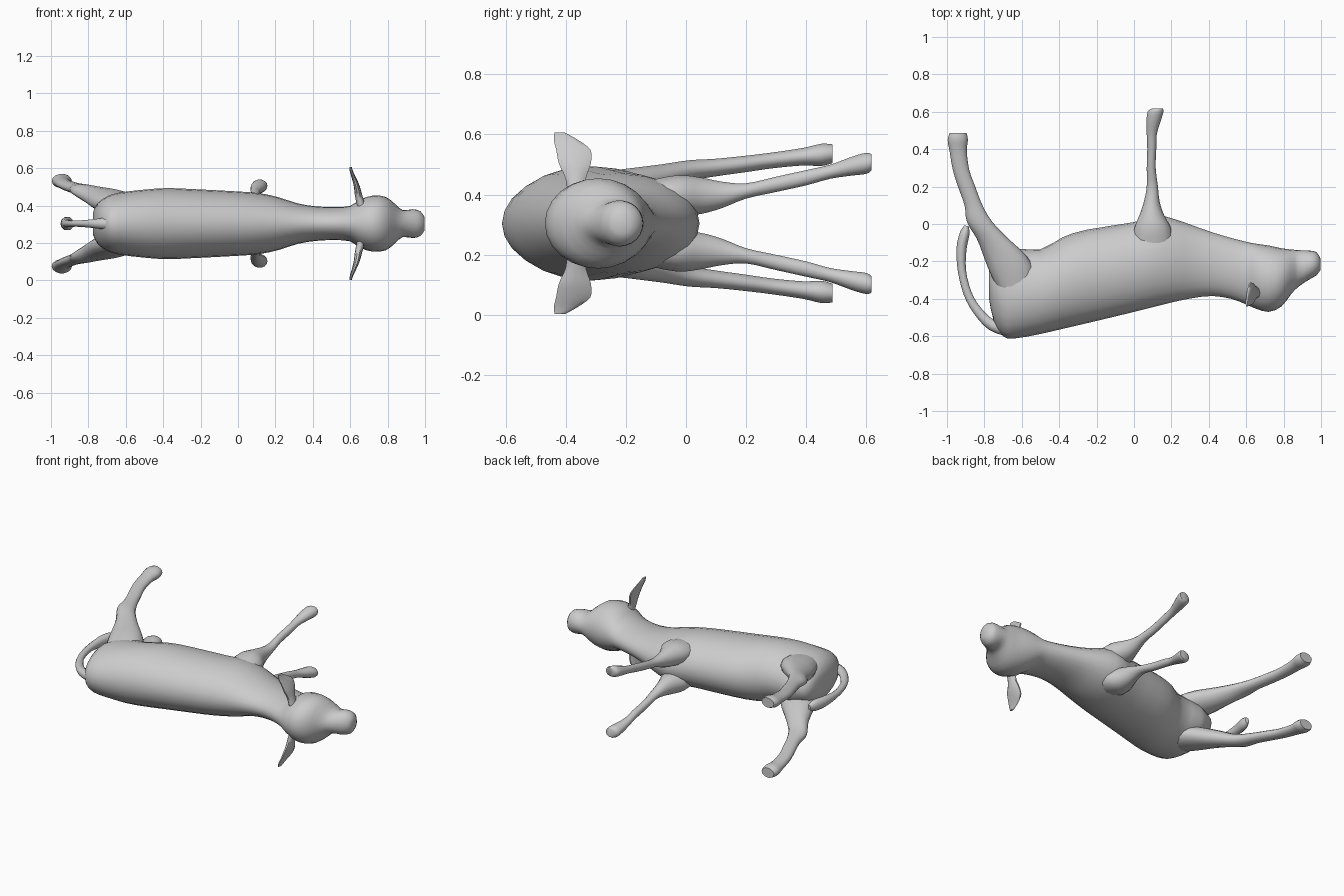
import bpy, bmesh, math
from mathutils import Vector

MID = 0.304  # height of the animal's symmetry plane (it lies on its side)
X, Y, Z = Vector((1, 0, 0)), Vector((0, 1, 0)), Vector((0, 0, 1))

grey = bpy.data.materials.new("plain_grey")
grey.diffuse_color = (0.6, 0.6, 0.6, 1)


def smooth_rings(rings, steps):
    """Catmull-Rom interpolation of ring values."""
    out = []
    for i in range(len(rings) - 1):
        a, b = rings[max(i - 1, 0)], rings[i]
        c, d = rings[i + 1], rings[min(i + 2, len(rings) - 1)]
        for k in range(steps):
            t = k / steps
            out.append([0.5 * (2 * q + (r - p) * t + (2 * p - 5 * q + 4 * r - s) * t * t
                               + (3 * q - p - 3 * r + s) * t ** 3)
                        for p, q, r, s in zip(a, b, c, d)])
    return out + [list(rings[-1])]


def loft(name, rings, v, u=None, side=1, sides=14, steps=3):
    """Skin rings (x, y, offset from MID, radius along u, radius along v)."""
    rings = smooth_rings(rings, steps)
    pts = [Vector((r[0], r[1], MID + side * r[2])) for r in rings]
    bm = bmesh.new()
    loops = []
    for i, (p, r) in enumerate(zip(pts, rings)):
        tan = pts[min(i + 1, len(pts) - 1)] - pts[max(i - 1, 0)]
        across = u or tan.cross(v).normalized()
        loops.append([bm.verts.new(p + across * r[3] * math.cos(a) + v * r[4] * math.sin(a))
                      for a in (2 * math.pi * k / sides for k in range(sides))])
    for a, b in zip(loops, loops[1:]):
        for k in range(sides):
            j = (k + 1) % sides
            bm.faces.new((a[k], a[j], b[j], b[k]))
    bm.faces.new(loops[0])
    bm.faces.new(loops[-1])
    bmesh.ops.recalc_face_normals(bm, faces=bm.faces)
    mesh = bpy.data.meshes.new(name)
    bm.to_mesh(mesh)
    bm.free()
    mesh.materials.append(grey)
    ob = bpy.data.objects.new(name, mesh)
    bpy.context.collection.objects.link(ob)
    bpy.ops.object.select_all(action='DESELECT')
    ob.select_set(True)
    bpy.context.view_layer.objects.active = ob
    bpy.ops.object.shade_smooth_by_angle(angle=math.radians(50))
    return ob


# Body, neck and head: station, back line, belly line, half width
outline = [
    (-0.775, -0.40, -0.22, 0.06), (-0.75, -0.52, -0.17, 0.11), (-0.70, -0.60, -0.15, 0.145),
    (-0.64, -0.612, -0.13, 0.165), (-0.50, -0.588, -0.135, 0.182), (-0.38, -0.56, -0.07, 0.19),
    (-0.25, -0.53, -0.03, 0.185), (0.0, -0.47, 0.01, 0.172), (0.12, -0.44, 0.045, 0.162),
    (0.22, -0.415, 0.025, 0.14), (0.32, -0.395, -0.01, 0.108), (0.42, -0.385, -0.045, 0.092),
    (0.52, -0.40, -0.075, 0.088), (0.60, -0.43, -0.095, 0.095), (0.65, -0.452, -0.105, 0.128),
    (0.72, -0.47, -0.115, 0.150), (0.79, -0.44, -0.13, 0.143), (0.84, -0.375, -0.136, 0.105),
    (0.88, -0.335, -0.14, 0.072), (0.935, -0.298, -0.142, 0.077), (0.975, -0.275, -0.15, 0.066),
    (0.998, -0.245, -0.185, 0.035)]
loft("body_and_head", [(x, (a + b) / 2, 0, (b - a) / 2, w) for x, a, b, w in outline],
     Z, u=Y, sides=24, steps=2)

# Tail hanging from the rump, with a fuller tip
loft("tail", [(-0.66, -0.565, 0, 0.04, 0.04), (-0.76, -0.54, 0, 0.03, 0.026),
              (-0.84, -0.46, 0, 0.024, 0.018), (-0.89, -0.37, 0, 0.022, 0.018),
              (-0.92, -0.25, 0, 0.022, 0.022), (-0.922, -0.13, 0, 0.027, 0.034),
              (-0.905, -0.05, 0, 0.026, 0.036), (-0.895, -0.01, 0, 0.012, 0.018)], Z, sides=10)

for tag, s in (("left", 1), ("right", -1)):
    # Front leg, flaring into the shoulder and the hoof
    loft(tag + "_front_leg",
         [(0.10, -0.14, 0.08, 0.11, 0.06), (0.10, -0.03, 0.092, 0.10, 0.07),
          (0.095, 0.05, 0.092, 0.065, 0.062), (0.095, 0.12, 0.095, 0.042, 0.045),
          (0.098, 0.20, 0.108, 0.030, 0.026), (0.092, 0.30, 0.130, 0.024, 0.026),
          (0.095, 0.40, 0.152, 0.024, 0.026), (0.095, 0.48, 0.172, 0.027, 0.024),
          (0.105, 0.55, 0.190, 0.038, 0.032), (0.115, 0.60, 0.200, 0.042, 0.036),
          (0.125, 0.617, 0.203, 0.030, 0.028)], Z, u=X, side=s)
    # Hind leg, from broad thigh back to the hock and down to the hoof
    loft(tag + "_hind_leg",
         [(-0.62, -0.38, 0.10, 0.09, 0.05), (-0.65, -0.26, 0.11, 0.12, 0.065),
          (-0.69, -0.17, 0.125, 0.115, 0.062), (-0.755, -0.08, 0.148, 0.085, 0.050),
          (-0.825, 0.01, 0.175, 0.068, 0.036), (-0.858, 0.10, 0.186, 0.048, 0.030),
          (-0.895, 0.20, 0.198, 0.046, 0.028), (-0.925, 0.29, 0.210, 0.044, 0.027),
          (-0.940, 0.39, 0.222, 0.046, 0.030), (-0.942, 0.45, 0.228, 0.054, 0.038),
          (-0.940, 0.487, 0.232, 0.045, 0.032)], Z, u=X, side=s)
    # Flat leaf-shaped ear
    loft(tag + "_ear",
         [(0.66, -0.365, 0.09, 0.022, 0.030), (0.645, -0.367, 0.15, 0.020, 0.036),
          (0.635, -0.370, 0.20, 0.016, 0.056), (0.620, -0.375, 0.245, 0.012, 0.060),
          (0.607, -0.400, 0.278, 0.009, 0.042), (0.602, -0.420, 0.302, 0.006, 0.018)],
         Y, u=X, side=s, sides=10)
